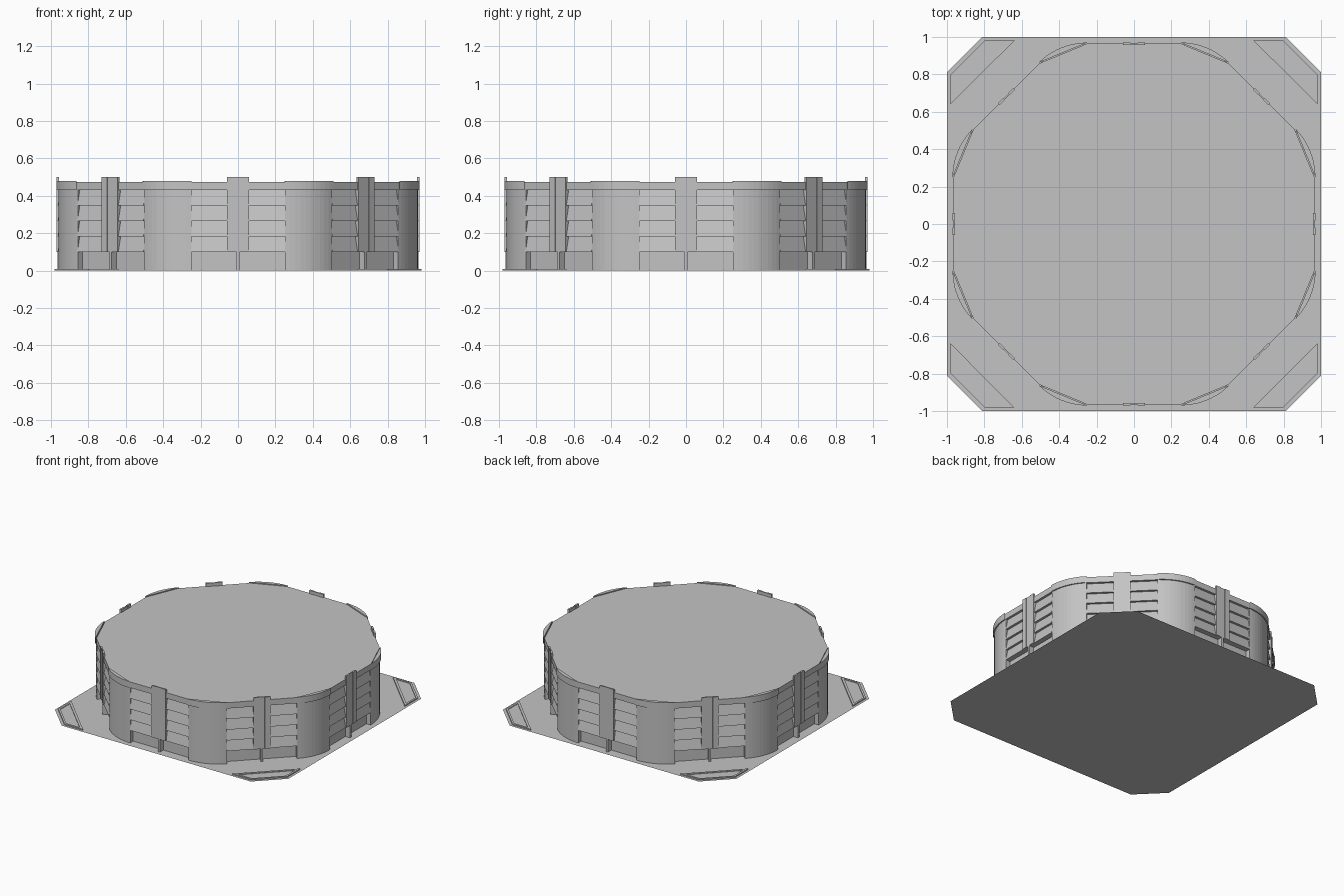
import bpy, bmesh
from math import sin, cos, pi, radians
from mathutils import Vector, Matrix

cube = bpy.data.objects.get("Cube")
if cube:
    bpy.data.objects.remove(cube, do_unlink=True)

grey = bpy.data.materials.new("concrete_grey")
grey.use_nodes = True
COLOUR = (0.55, 0.55, 0.55, 1)
grey.diffuse_color = COLOUR
grey.node_tree.nodes["Principled BSDF"].inputs["Base Color"].default_value = COLOUR

WALL = 0.965      # distance of each main wall from the centre
CORE = 0.925      # recessed ground-floor wall
HALF = 0.25       # half the flat width of a side
PIER = 0.06       # half the width of the central pilaster
RADIUS = 0.363    # rounded corner radius
SILL, LINTEL, ROOF = 0.10, 0.43, 0.475


def make(name, solids, turns=8):
    """Extrude (outline, vector) solids of one side and repeat them around z."""
    bm = bmesh.new()
    for i in range(turns):
        turn = Matrix.Rotation(2 * pi * i / turns, 3, 'Z')
        for outline, vector in solids:
            face = bm.faces.new([bm.verts.new(turn @ Vector(p)) for p in outline])
            if vector:
                out = bmesh.ops.extrude_face_region(bm, geom=[face], use_keep_orig=True)
                verts = [v for v in out["geom"] if isinstance(v, bmesh.types.BMVert)]
                bmesh.ops.translate(bm, verts=verts, vec=turn @ Vector(vector))
    bmesh.ops.recalc_face_normals(bm, faces=bm.faces)
    mesh = bpy.data.meshes.new(name)
    bm.to_mesh(mesh)
    bm.free()
    mesh.materials.append(grey)
    obj = bpy.data.objects.new(name, mesh)
    bpy.context.collection.objects.link(obj)
    return obj


def prism(points, z0, z1):
    return [(x, y, z0) for x, y in points], (0, 0, z1 - z0)


def box(x0, x1, d0, d1, z0, z1):
    return prism([(x0, -d0), (x1, -d0), (x1, -d1), (x0, -d1)], z0, z1)


def ring(distance):
    """Sixteen-sided outline through the ends of the flat sides."""
    pts = []
    for i in range(8):
        turn = Matrix.Rotation(pi * i / 4, 2)
        pts += [turn @ Vector((s * HALF, -distance)) for s in (-1, 1)]
    return [tuple(p) for p in pts]


def corner(offset, depth=0.9):
    """Rounded corner outline, from this side to the next one."""
    centre = Vector((HALF, -(WALL - RADIUS)))
    arc = [centre + (RADIUS + offset) * Vector((sin(a), -cos(a)))
           for a in [radians(45) * k / 10 for k in range(11)]]
    last = Matrix.Rotation(pi / 4, 2) @ Vector((-HALF, -depth))
    return [(HALF, -depth)] + [tuple(p) for p in arc] + [tuple(last)]


# Ground plate with cut corners
plate = [(0.81, -1), (1, -0.81), (1, 0.81), (0.81, 1),
         (-0.81, 1), (-1, 0.81), (-1, -0.81), (-0.81, -1)]
make("ground_plate", [([(x, y, 0) for x, y in plate], None)], 1)

# Raised planter kerb and bed in each corner of the plate
outer = [(0.64, -0.98), (0.80, -0.98), (0.98, -0.80), (0.98, -0.64)]
inner = [(0.68, -0.965), (0.795, -0.965), (0.965, -0.795), (0.965, -0.68)]
kerb = [prism([outer[i], outer[(i + 1) % 4], inner[(i + 1) % 4], inner[i]], 0, 0.009)
        for i in range(4)]
make("planter_kerbs", kerb, 4)
make("planter_beds", [prism(inner, 0, 0.004)], 4)

# Recessed core and the roof band above it
make("core_walls", [prism(ring(CORE), 0.001, LINTEL)], 1)
make("roof_band", [prism(ring(WALL), LINTEL, ROOF)], 1)

# Rounded corners with a slightly wider cap
make("corner_walls", [prism(corner(-0.004), 0.001, LINTEL)])
cap = corner(0.005)
make("corner_caps", [prism(cap[1:-1], LINTEL, 0.48)])

# Sloping wall panels, four storeys on either side of the pilaster
storey = (LINTEL - SILL) / 4
panels = []
for k in range(4):
    z0, z1 = SILL + k * storey, SILL + (k + 1) * storey
    section = [(CORE - 0.02, z0), (WALL, z0), (WALL - 0.018, z1), (CORE - 0.02, z1)]
    for x in (-HALF, PIER):
        panels.append(([(x, -d, z) for d, z in section], (HALF - PIER, 0, 0)))
make("sloping_panels", panels)

# Central pilasters with thin ribs, rising above the roof
make("pilasters", [box(-PIER, PIER, CORE - 0.02, WALL, SILL, ROOF),
                   box(-PIER, PIER, WALL - 0.006, WALL + 0.001, SILL, 0.5)])
make("pilaster_ribs", [box(s * 0.04 - 0.02, s * 0.04 + 0.02, WALL - 0.008, WALL + 0.006, SILL, 0.5)
                       for s in (-1, 1)])

# Post dividing the ground-floor recess
make("entrance_posts", [box(-0.008, 0.008, CORE - 0.02, WALL, 0.001, SILL)])
